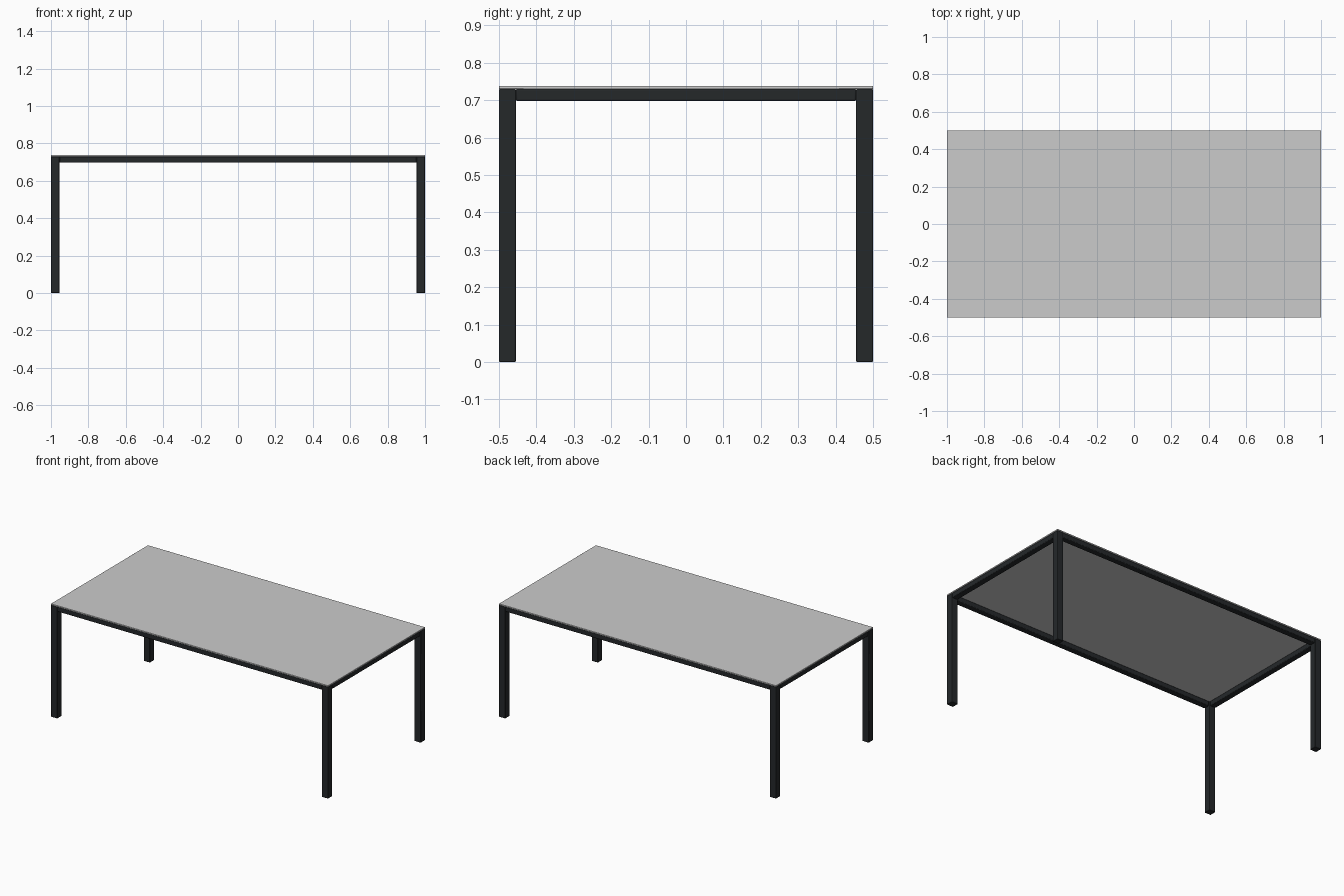
import bpy

if "Cube" in bpy.data.objects:
    bpy.data.objects.remove(bpy.data.objects["Cube"])

LEG = 0.045          # leg width
RAIL_W, RAIL_H = 0.04, 0.032
TOP_Z, TOP_T = 0.73, 0.008

dark = bpy.data.materials.new("dark_metal")
dark.diffuse_color = (0.018, 0.021, 0.023, 1)
dark.use_nodes = True
dark.node_tree.nodes["Principled BSDF"].inputs["Base Color"].default_value = dark.diffuse_color


def box(name, centre, size, bevel, material=None):
    bpy.ops.mesh.primitive_cube_add(size=1, location=centre)
    ob = bpy.context.object
    ob.name = name
    ob.scale = size
    bpy.ops.object.transform_apply(location=False, rotation=False, scale=True)
    mod = ob.modifiers.new("soft_edges", 'BEVEL')
    mod.width = bevel
    mod.segments = 2
    if material:
        ob.data.materials.append(material)
    bpy.ops.object.shade_smooth_by_angle()
    return ob


# Thin table top
box("table_top", (0, 0, TOP_Z + TOP_T / 2), (2, 1, TOP_T), 0.001)

# Four square legs, flush with the top's corners
for sx, xname in ((-1, "left"), (1, "right")):
    for sy, yname in ((-1, "front"), (1, "back")):
        box(f"{yname}_{xname}_leg",
            (sx * (1 - LEG / 2), sy * (0.5 - LEG / 2), TOP_Z / 2),
            (LEG, LEG, TOP_Z), 0.003, dark)

# Rails between the legs, just under the top
rail_z = TOP_Z - RAIL_H / 2
for s, name in ((-1, "front"), (1, "back")):
    box(f"{name}_rail", (0, s * (0.499 - RAIL_W / 2), rail_z),
        (2 - 2 * LEG, RAIL_W, RAIL_H), 0.004, dark)
for s, name in ((-1, "left"), (1, "right")):
    box(f"{name}_rail", (s * (0.999 - RAIL_W / 2), 0, rail_z),
        (RAIL_W, 1 - 2 * LEG, RAIL_H), 0.004, dark)
